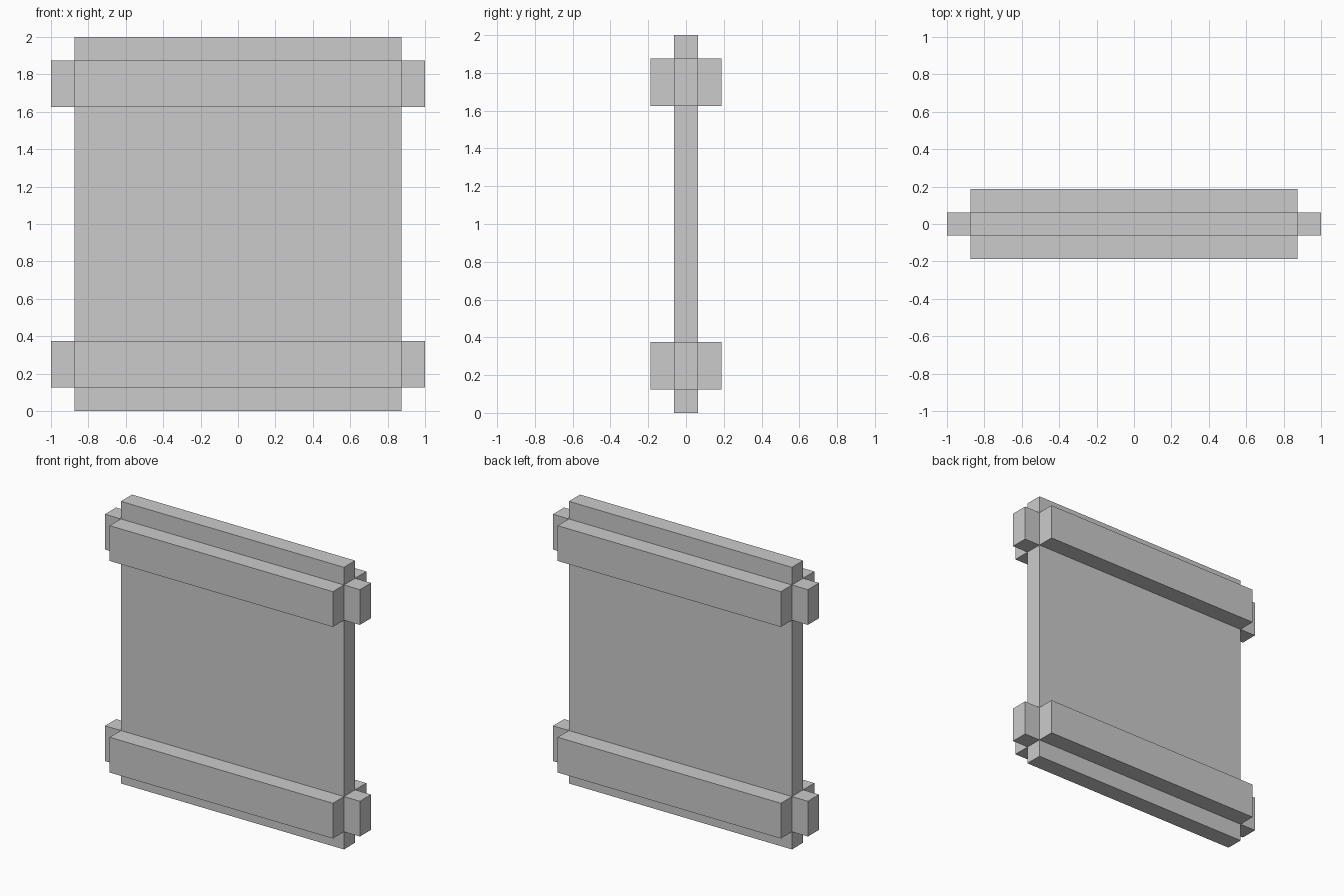
import bpy

if "Cube" in bpy.data.objects:
    bpy.data.objects.remove(bpy.data.objects["Cube"])

PANEL_X, PANEL_Y, HEIGHT = 0.875, 0.0625, 2.0   # panel half width, half depth, height
RAIL = 0.125                                    # how far rails and tabs stand out
RAIL_H = 0.25


def box(name, center, size):
    bpy.ops.mesh.primitive_cube_add(size=1, location=center)
    obj = bpy.context.object
    obj.name = name
    obj.scale = size
    bpy.ops.object.transform_apply(location=False, rotation=False, scale=True)
    return obj


# Main slab
box("panel", (0, 0, HEIGHT / 2), (2 * PANEL_X, 2 * PANEL_Y, HEIGHT))

# Lower and upper bands: rails on front and back, tabs on both edges
for level, z in (("lower", 0.25), ("upper", 1.75)):
    for side, s in (("front", -1), ("back", 1)):
        box(f"{level}_{side}_rail", (0, s * (PANEL_Y + RAIL / 2), z),
            (2 * PANEL_X, RAIL, RAIL_H))
    for side, s in (("left", -1), ("right", 1)):
        box(f"{level}_{side}_tab", (s * (PANEL_X + RAIL / 2), 0, z),
            (RAIL, 2 * PANEL_Y, RAIL_H))
